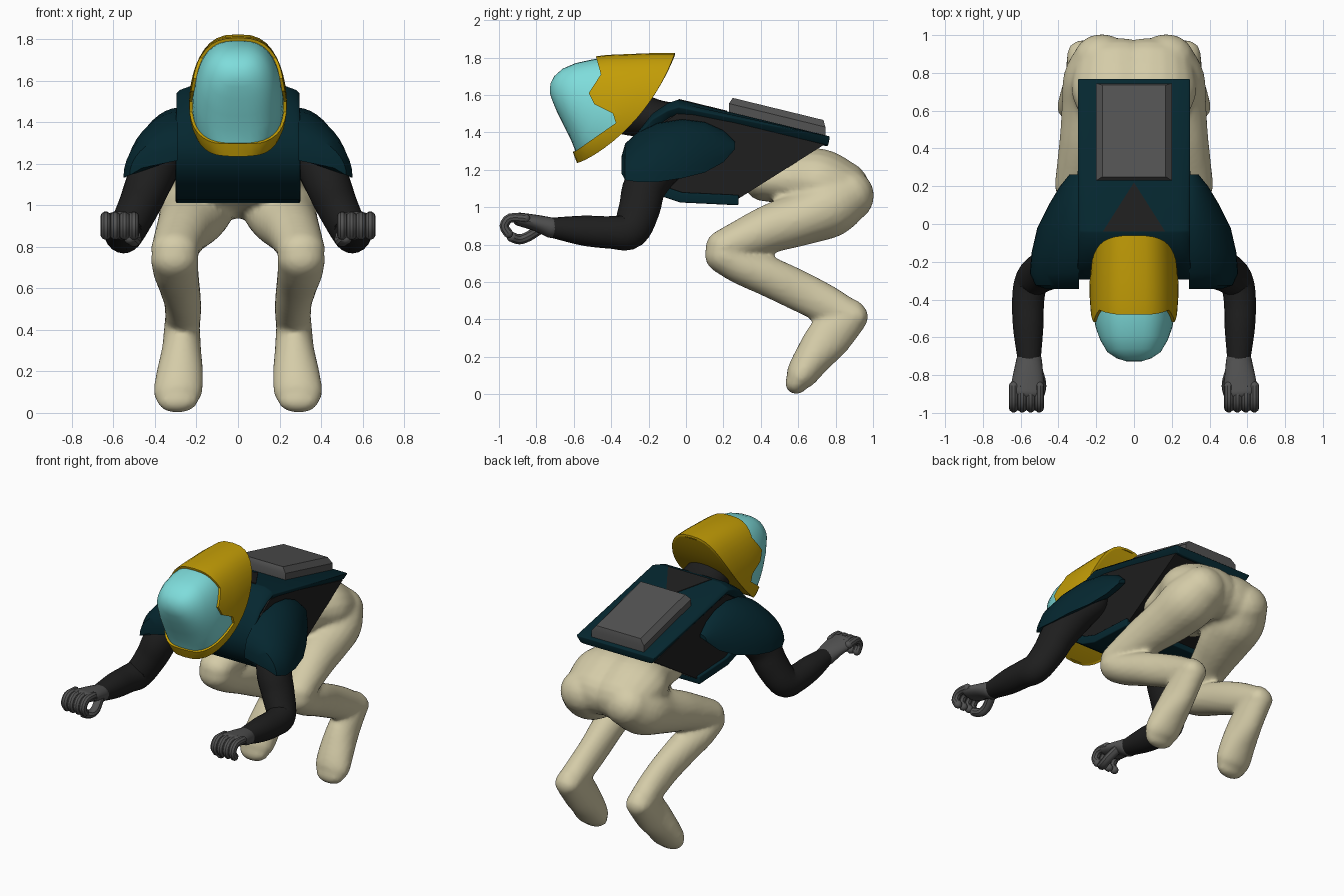
import bpy, bmesh, math
from mathutils import Vector

if "Cube" in bpy.data.objects:
    bpy.data.objects.remove(bpy.data.objects["Cube"])


def material(name, r, g, b):
    mat = bpy.data.materials.new(name)
    mat.use_nodes = True
    mat.diffuse_color = (r, g, b, 1)
    mat.node_tree.nodes["Principled BSDF"].inputs["Base Color"].default_value = (r, g, b, 1)
    return mat


TEAL = material("dark teal", .0015, .02, .029)
BLACK = material("black fabric", .013, .013, .013)
CREAM = material("cream fabric", .66, .6, .39)
GOLD = material("gold shell", .55, .34, .002)
CYAN = material("cyan visor", .21, .72, .71)
GREY = material("grey", .085, .085, .085)


def finish(obj, angle=35):
    bpy.ops.object.select_all(action="DESELECT")
    obj.select_set(True)
    bpy.context.view_layer.objects.active = obj
    bpy.ops.object.shade_smooth_by_angle(angle=math.radians(angle))


def loft(name, rings, mat, closed=True, caps=(True, True), mirror=False):
    """Skin a row of equal rings; optionally mirror the part to the other side."""
    bm = bmesh.new()
    rows = [[bm.verts.new(p) for p in ring] for ring in rings]
    n = len(rows[0])
    for a, b in zip(rows, rows[1:]):
        for i in range(n if closed else n - 1):
            j = (i + 1) % n
            bm.faces.new((a[i], a[j], b[j], b[i]))
    for row, cap in zip((rows[0], rows[-1]), caps):
        if cap and closed:
            bm.faces.new(row)
    bmesh.ops.recalc_face_normals(bm, faces=bm.faces)
    mesh = bpy.data.meshes.new(name)
    bm.to_mesh(mesh)
    bm.free()
    mesh.materials.append(mat)
    obj = bpy.data.objects.new(name, mesh)
    bpy.context.collection.objects.link(obj)
    finish(obj)
    if mirror:
        obj.modifiers.new("other side", "MIRROR")
    return obj


def prism(name, profile, half, mat):
    """Side profile of (y, z) points extruded across x."""
    return loft(name, [[(x, y, z) for y, z in profile] for x in (-half, half)], mat)


def tube(name, pts, mat, mirror=True, sides=20, steps=5):
    """Smooth limb through (x, y, z, half width, half depth) points with round ends."""
    vecs = [Vector(p) for p in pts]
    vecs = [vecs[0]] + vecs + [vecs[-1]]
    path = []
    for a, b, c, d in zip(vecs, vecs[1:], vecs[2:], vecs[3:]):
        for k in range(steps):
            t = k / steps
            path.append((b * 2 + (c - a) * t + (a * 2 - b * 5 + c * 4 - d) * t**2
                         + (b * 3 - a - c * 3 + d) * t**3) / 2)
    path.append(vecs[-1])

    def ring(p, t, scale=1, shift=0):
        across = Vector((1, 0, 0))
        across = (across - t * across.dot(t)).normalized()
        up = t.cross(across)
        mid = Vector(p[:3]) + t * shift
        angles = [math.tau * i / sides for i in range(sides)]
        return [mid + across * p[3] * scale * math.cos(a) + up * p[4] * scale * math.sin(a)
                for a in angles]

    rings = []
    last = len(path) - 1
    for i, p in enumerate(path):
        t = (Vector(path[min(i + 1, last)][:3]) - Vector(path[max(i - 1, 0)][:3])).normalized()
        bend = [math.radians(d) for d in (20, 40, 60, 80)]
        dome = [ring(p, t, math.cos(b), (1 if i else -1) * p[4] * math.sin(b)) for b in bend]
        if i == 0:
            rings += dome[::-1]
        rings.append(ring(p, t))
        if i == last:
            rings += dome
    return loft(name, rings, mat, mirror=mirror)


# Vest: one bent plate (y, z, shoulder drop) over the back, shoulders, chest and belly
wrap = [(.77, 1.378, 0), (-.04, 1.575, .04), (-.1, 1.555, .04), (-.18, 1.5, .03),
        (-.26, 1.4, .015), (-.295, 1.3, 0), (-.295, 1.22, 0), (-.25, 1.135, 0),
        (-.15, 1.065, 0), (-.03, 1.025, 0), (.28, 1.01, 0)]
across = [(-.3, 1), (-.28, .45), (-.23, 0), (.23, 0), (.28, .45), (.3, 1)]
vest = loft("vest", [[(x, y, z - drop * d) for x, d in across] for y, z, drop in wrap],
            TEAL, closed=False)
solid = vest.modifiers.new("thickness", "SOLIDIFY")
solid.thickness, solid.offset = .055, -1
round_off = vest.modifiers.new("soft edges", "BEVEL")
round_off.width, round_off.segments = .015, 3
prism("torso", [(.74, 1.335), (.1, 1.49), (-.05, 1.5), (-.22, 1.38), (-.26, 1.26), (-.22, 1.14),
                (-.03, 1.05), (.28, 1.045)], .28, BLACK)


def back_z(y, lift=0):
    return 1.575 - .244 * (y + .04) + lift


# Neckline patch and neck
neckline = [(0, .22), (.165, -.04), (-.165, -.04)]
loft("neckline", [[(x, y, back_z(y, h)) for x, y in neckline] for h in (-.005, .004)], BLACK)
tube("neck", [(0, .02, 1.46, .13, .09), (0, -.14, 1.47, .15, .1), (0, -.28, 1.5, .14, .12),
              (0, -.36, 1.52, .13, .12)], BLACK, mirror=False)

# Backpack: bevelled slab lying on the back plate
slab = [(.2, .23, .745, -.02), (.2, .23, .745, .045), (.168, .25, .735, .08)]
loft("backpack", [[(x, y, back_z(y, h)) for x, y in ((-w, a), (w, a), (w, b), (-w, b))]
                  for w, a, b, h in slab], GREY)

# Helmet sections: top point, bottom point, half width, backward bulge of the sides
sections = [(-.06, 1.81, -.57, 1.24, .215, .05), (-.17, 1.81, -.575, 1.255, .222, .045),
            (-.3, 1.805, -.585, 1.28, .22, .04), (-.42, 1.8, -.595, 1.31, .215, .03),
            (-.5, 1.79, -.615, 1.36, .205, .02), (-.59, 1.77, -.65, 1.43, .18, .01),
            (-.66, 1.74, -.69, 1.51, .143, 0), (-.705, 1.7, -.715, 1.57, .093, 0),
            (-.725, 1.66, -.728, 1.61, .042, 0)]


def helmet_ring(ty, tz, by, bz, w, bulge, n=40):
    ring = []
    for i in range(n):
        s, c = math.sin(math.tau * i / n), math.cos(math.tau * i / n)
        ring.append((w * math.copysign(abs(s) ** .7, s),
                     (ty + by) / 2 + (ty - by) / 2 * c + bulge * s * s,
                     (tz + bz) / 2 + (tz - bz) / 2 * c - bulge * s * s))
    return ring


rings = [helmet_ring(*s) for s in sections]
visor = loft("visor", rings, CYAN)
shell = loft("helmet_shell", rings, GOLD, caps=(False, True))
solid = shell.modifiers.new("thickness", "SOLIDIFY")
solid.thickness, solid.offset = .014, 1

# Curved base closing the back of the helmet around the neck
rim = rings[0]
loft("helmet_base", [[rim[i], rim[-i]] for i in range(1, len(rim) // 2)], GOLD, closed=False)

# Jagged face opening cuts the shell and trims the visor
opening = [(-.48, 1.95), (-.48, 1.8), (-.455, 1.71), (-.52, 1.61), (-.49, 1.55), (-.39, 1.5),
           (-.375, 1.45), (-.59, 1.3), (-.95, 1.24), (-.95, 1.95)]
cutter = prism("face_opening_cutter", opening, .5, GOLD)
for obj, action in ((visor, "INTERSECT"), (shell, "DIFFERENCE")):
    cut = obj.modifiers.new("face opening", "BOOLEAN")
    cut.object, cut.operation, cut.solver = cutter, action, "EXACT"
    shaped = obj.evaluated_get(bpy.context.evaluated_depsgraph_get())
    mesh = bpy.data.meshes.new_from_object(shaped)
    obj.modifiers.clear()
    obj.data = mesh
    finish(obj)
bpy.data.objects.remove(cutter)

# Shoulder pads: quarter domes lofted from front to back (y, reach, bottom, top)
pad = [(-.345, .17, 1.18, 1.27), (-.325, .23, 1.145, 1.34), (-.26, .26, 1.135, 1.4),
       (-.15, .25, 1.135, 1.45), (-.02, .22, 1.155, 1.47), (.1, .16, 1.185, 1.455),
       (.2, .1, 1.24, 1.41), (.262, .05, 1.31, 1.35)]
quarter = [math.pi / 2 * i / 10 for i in range(11)]
loft("shoulder_pads", [[(.292 + w * math.sin(a) ** 1.15, y, low + (top - low) * math.cos(a))
                        for a in quarter] + [(.292, y, low + (top - low) * .4)]
                       for y, w, low, top in pad], TEAL, mirror=True)

# Arms
tube("arms", [(.33, -.02, 1.3, .11, .11), (.38, -.13, 1.23, .12, .12), (.43, -.22, 1.11, .11, .115),
              (.48, -.25, .99, .1, .11), (.54, -.3, .875, .09, .1), (.56, -.4, .865, .085, .087),
              (.56, -.55, .875, .08, .08), (.555, -.71, .89, .062, .055)], BLACK)

# Hands: palm, four curled fingers and a thumb
tube("palms", [(.555, -.72, .89, .068, .055), (.56, -.8, .915, .08, .044),
               (.567, -.89, .935, .09, .036)], GREY)
for i, label in enumerate(("index", "middle", "ring", "little")):
    x = .502 + .045 * i
    curl = [(-.86, .94), (-.94, .942), (-.972, .9), (-.95, .86)]
    tube(label + "_fingers", [(x, y, z, .026, .026) for y, z in curl], GREY, sides=10, steps=3)
tube("thumbs", [(x, y, z, .03, .028) for x, y, z in
                ((.515, -.77, .89), (.495, -.84, .845), (.5, -.89, .828), (.52, -.93, .84))],
     GREY, sides=10, steps=3)

# Hips and legs: one side built from overlapping limbs, mirrored and fused into one skin
leg_parts = {
    "hip": [(.06, .42, 1.14, .2, .11), (.07, .55, 1.15, .2, .15), (.08, .7, 1.135, .25, .18),
            (.085, .82, 1.09, .235, .165)],
    "thigh": [(.165, .86, 1.06, .16, .145), (.195, .76, 1.0, .18, .165), (.22, .62, .94, .165, .145),
              (.26, .45, .885, .135, .13), (.29, .3, .825, .12, .11), (.305, .2, .785, .115, .095)],
    "shin": [(.305, .2, .745, .115, .1), (.3, .3, .685, .11, .1), (.285, .45, .625, .1, .107),
             (.268, .62, .545, .09, .108), (.265, .77, .47, .087, .102), (.27, .9, .415, .085, .075)],
    "foot": [(.27, .865, .41, .087, .105), (.272, .765, .305, .095, .12), (.28, .675, .19, .113, .1),
             (.29, .615, .1, .117, .083), (.29, .59, .06, .1, .06)]}
parts = [tube(name, pts, CREAM, mirror=False) for name, pts in leg_parts.items()]
for part in parts:
    part.select_set(True)
bpy.context.view_layer.objects.active = parts[0]
bpy.ops.object.join()
legs = parts[0]
legs.name = "hips_and_legs"
legs.modifiers.new("other side", "MIRROR")
skin = legs.modifiers.new("fused skin", "REMESH")
skin.mode, skin.voxel_size, skin.use_smooth_shade = "VOXEL", .016, True
relax = legs.modifiers.new("relax", "SMOOTH")
relax.factor, relax.iterations = .5, 5
